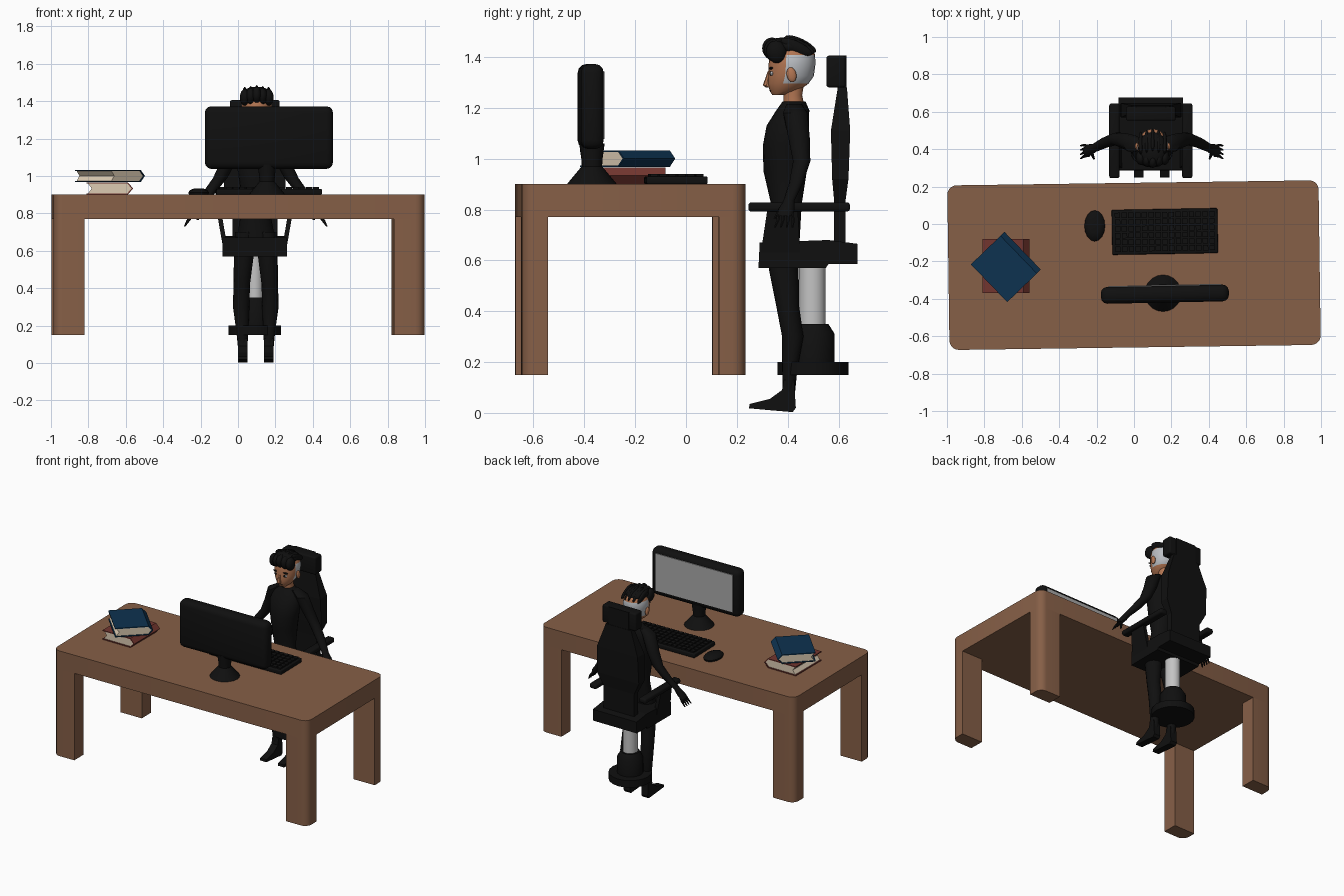
import bpy, bmesh, math
from mathutils import Matrix, Vector

if "Cube" in bpy.data.objects:
    bpy.data.objects.remove(bpy.data.objects["Cube"])


def material(name, r, g, b):
    m = bpy.data.materials.new(name)
    m.use_nodes = True
    m.diffuse_color = (r, g, b, 1)
    m.node_tree.nodes["Principled BSDF"].inputs["Base Color"].default_value = (r, g, b, 1)
    return m


WOOD = material("brown wood", 0.24, 0.115, 0.063)
BLACK = material("black", 0.005, 0.005, 0.005)
GREY = material("screen grey", 0.4, 0.4, 0.4)
METAL = material("light metal", 0.55, 0.55, 0.55)
BLUE = material("blue cover", 0.004, 0.032, 0.08)
RED = material("red cover", 0.17, 0.036, 0.028)
CREAM = material("cream paper", 0.72, 0.6, 0.45)
SKIN = material("skin", 0.45, 0.18, 0.085)
WHITE = material("pale hair", 0.5, 0.52, 0.55)


def finish(name, bm, mats, loc=(0, 0, 0), turn=0, smooth=False):
    bmesh.ops.recalc_face_normals(bm, faces=bm.faces[:])
    me = bpy.data.meshes.new(name)
    bm.to_mesh(me)
    bm.free()
    for m in mats if isinstance(mats, list) else [mats]:
        me.materials.append(m)
    ob = bpy.data.objects.new(name, me)
    bpy.context.collection.objects.link(ob)
    ob.location = loc
    ob.rotation_euler.z = math.radians(turn)
    if smooth:
        bpy.ops.object.select_all(action='DESELECT')
        ob.select_set(True)
        bpy.context.view_layer.objects.active = ob
        bpy.ops.object.shade_smooth_by_angle(angle=math.radians(40))
    return ob


def box(name, loc, size, mat, bevel=0, turn=0, pick=None, segments=3):
    """Box with bevelled edges; pick chooses the edges by midpoint and direction."""
    bm = bmesh.new()
    bmesh.ops.create_cube(bm, size=1, matrix=Matrix.Diagonal((*size, 1)))
    if bevel:
        edges = [e for e in bm.edges if pick is None or pick(
            (e.verts[0].co + e.verts[1].co) / 2, e.verts[0].co - e.verts[1].co)]
        bmesh.ops.bevel(bm, geom=edges, offset=bevel, segments=segments,
                        profile=0.5, affect='EDGES')
    return finish(name, bm, mat, loc, turn, bool(bevel))


def loft(name, rings, mats, n=16, square=False, smooth=True, rule=None):
    """Skin over level rings given as (x, y, z, radius x, radius y)."""
    bm = bmesh.new()
    if square:
        n = 4
    k, shift = (math.sqrt(2), 0.5) if square else (1, 0)
    rows = []
    for x, y, z, rx, ry in rings:
        angles = [(i + shift) * math.tau / n for i in range(n)]
        rows.append([bm.verts.new((x + k * rx * math.cos(a), y + k * ry * math.sin(a), z))
                     for a in angles])
    for a, b in zip(rows, rows[1:]):
        for i in range(n):
            j = (i + 1) % n
            bm.faces.new((a[i], a[j], b[j], b[i]))
    bm.faces.new(rows[0])
    bm.faces.new(rows[-1])
    if rule:
        for f in bm.faces:
            f.material_index = rule(f.calc_center_median())
    return finish(name, bm, mats, smooth=smooth and not square)


def prism(name, points, length, mat, loc=(0, 0, 0), turn=0):
    """Outline in local x and z, extruded evenly along local y."""
    bm = bmesh.new()
    f = bm.faces.new([bm.verts.new((x, -length / 2, z)) for x, z in points])
    moved = bmesh.ops.extrude_face_region(bm, geom=[f])["geom"]
    bmesh.ops.translate(bm, vec=(0, length, 0),
                        verts=[v for v in moved if isinstance(v, bmesh.types.BMVert)])
    return finish(name, bm, mat, loc, turn)


def ball(name, loc, radii, mat, tilt=0):
    bm = bmesh.new()
    bmesh.ops.create_uvsphere(bm, u_segments=16, v_segments=10, radius=1)
    bm.transform(Matrix.Rotation(tilt, 4, 'X') @ Matrix.Diagonal((*radii, 1)))
    return finish(name, bm, mat, loc, 0, True)


# Desk
TURN = 0.8
desk = Vector((0, -0.22, 0))
spin = Matrix.Rotation(math.radians(TURN), 3, 'Z')
box("desk_top", desk + Vector((0, 0, 0.835)), (1.985, 0.88, 0.13), WOOD, 0.05, TURN,
    lambda c, d: abs(d.z) > 0.01, 5)
for sx, xn in ((-1, "right"), (1, "left")):
    for sy, yn in ((-1, "front"), (1, "back")):
        at = desk + spin @ Vector((sx * 0.91, sy * 0.388, 0.46))
        box(f"desk_leg_{yn}_{xn}", at, (0.165, 0.104, 0.62), WOOD, 0.05, TURN,
            lambda c, d: abs(d.z) > 0.01 and c.x * sx > 0 and c.y * sy > 0, 5)

# Monitor
box("monitor_body", (0.165, -0.375, 1.205), (0.685, 0.09, 0.335), BLACK, 0.035, 1.2)
box("monitor_screen", (0.164, -0.329, 1.21), (0.6, 0.006, 0.265), GREY, 0, 1.2)
loft("monitor_stand", [(0.155, -0.37, z, r, r) for z, r in
     ((0.9, 0.098), (0.91, 0.09), (0.97, 0.04), (1.0, 0.042), (1.06, 0.05))], BLACK, 20)

# Keyboard and mouse
box("keyboard_base", (0.165, -0.04, 0.915), (0.565, 0.24, 0.03), BLACK, 0.006, 1)
keys = bmesh.new()
for i in range(15):
    for j in range(6):
        bmesh.ops.create_cube(keys, size=1, matrix=Matrix.Translation(
            ((i - 7) * 0.036, (j - 2.5) * 0.036, 0)) @ Matrix.Diagonal((0.029, 0.029, 0.012, 1)))
finish("keyboard_keys", keys, BLACK, (0.165, -0.04, 0.934), 1)
loft("mouse", [(-0.21, -0.01, 0.9 + h, 0.055 * s, 0.083 * s) for h, s in
     ((0, 0.95), (0.012, 1), (0.024, 0.85), (0.032, 0.5))], BLACK)


# Books
def book(name, loc, w, l, h, turn, cover):
    e, t = w / 2, 0.006
    prism(name + "_cover", [(-e, 0), (e - 0.03, 0), (e, h / 2), (e - 0.03, h), (-e, h),
          (-e, h - t), (e - 0.033, h - t), (e - 0.008, h / 2), (e - 0.033, t), (-e, t)],
          l, cover, loc, turn)
    prism(name + "_pages", [(0.008 - e, t), (e - 0.033, t), (e - 0.008, h / 2),
          (e - 0.033, h - t), (0.008 - e, h - t), (0.028 - e, h / 2)],
          l - 0.012, CREAM, loc, turn)


book("red_book", (-0.685, -0.225, 0.9), 0.25, 0.29, 0.066, 0, RED)
book("blue_book", (-0.685, -0.23, 0.968), 0.25, 0.28, 0.064, 44, BLUE)

# Chair
CX = 0.09
loft("chair_base", [(CX, 0.5, z, r, r) for z, r in
     ((0.15, 0.14), (0.2, 0.14), (0.2, 0.085), (0.31, 0.085), (0.35, 0.06))], BLACK, 20)
loft("chair_post", [(CX, 0.497, z, 0.048, 0.052) for z in (0.34, 0.58)], METAL, 20)
prism("chair_seat", [(0.285, 0.57), (0.55, 0.57), (0.56, 0.585), (0.675, 0.585),
      (0.675, 0.665), (0.56, 0.68), (0.29, 0.67)], 0.345, BLACK, (CX, 0, 0), 90)
loft("chair_back", [(CX, y, z, w, d) for y, z, w, d in
     ((0.605, 0.65, 0.12, 0.022), (0.605, 0.83, 0.12, 0.022), (0.607, 0.92, 0.165, 0.032),
      (0.608, 1.11, 0.16, 0.038), (0.615, 1.28, 0.1, 0.018))], BLACK, square=True)
loft("chair_headrest_stem", [(CX, 0.615, z, 0.08, 0.016) for z in (1.26, 1.405)],
     BLACK, square=True)
box("chair_headrest", (CX, 0.59, 1.343), (0.265, 0.075, 0.125), BLACK, 0.01)
for s, side in ((-1, "right"), (1, "left")):
    box(f"chair_arm_{side}", (CX + s * 0.195, 0.445, 0.81), (0.055, 0.4, 0.036), BLACK, 0.012)
    loft(f"chair_arm_support_{side}", [(CX + s * 0.155, 0.37, 0.6, 0.012, 0.08),
         (CX + s * 0.19, 0.38, 0.8, 0.012, 0.06)], BLACK, square=True)

# Person: body and limbs
PX = 0.095
loft("torso", [(PX, y, z, w, d) for y, z, w, d in
     ((0.385, 0.6, 0.08, 0.05), (0.385, 0.68, 0.1, 0.062), (0.395, 0.82, 0.075, 0.06),
      (0.39, 0.95, 0.085, 0.085), (0.39, 1.05, 0.1, 0.088), (0.4, 1.13, 0.11, 0.083),
      (0.42, 1.19, 0.09, 0.065), (0.425, 1.225, 0.045, 0.045))], BLACK, 20)
foot = [(0.248, 0.018), (0.25, 0.035), (0.33, 0.055), (0.378, 0.09), (0.385, 0.13),
        (0.425, 0.13), (0.432, 0.02), (0.42, 0.003), (0.36, 0.008)]
for s, side in ((-1, "right"), (1, "left")):
    loft(f"leg_{side}", [(PX + s * x, y, z, w, d) for x, y, z, w, d in
         ((0.07, 0.405, 0.08, 0.025, 0.024), (0.072, 0.408, 0.17, 0.032, 0.03),
          (0.078, 0.42, 0.3, 0.044, 0.042), (0.075, 0.4, 0.42, 0.044, 0.045),
          (0.065, 0.385, 0.56, 0.052, 0.058), (0.055, 0.385, 0.7, 0.055, 0.06))], BLACK)
    prism(f"foot_{side}", foot, 0.05, BLACK, (PX + s * 0.07, 0, 0), 90)
    loft(f"arm_{side}", [(PX + s * x, y, z, w, d) for x, y, z, w, d in
         ((0.06, 0.425, 1.215, 0.03, 0.03), (0.105, 0.43, 1.18, 0.045, 0.048),
          (0.145, 0.445, 1.08, 0.042, 0.042), (0.19, 0.455, 0.99, 0.038, 0.034),
          (0.25, 0.435, 0.91, 0.034, 0.028), (0.31, 0.405, 0.835, 0.024, 0.022),
          (0.335, 0.395, 0.8, 0.026, 0.032), (0.35, 0.39, 0.775, 0.018, 0.03))], BLACK, 12)
    for i in range(4):
        y = 0.366 + 0.016 * i
        loft(f"finger_{side}_{i + 1}", [(PX + s * 0.34, y, 0.79, 0.012, 0.008),
             (PX + s * 0.362, y - 0.004 + 0.004 * i, 0.76, 0.01, 0.007),
             (PX + s * 0.38, 0.35 + 0.023 * i, 0.73, 0.004, 0.004)], BLACK, 6)
    loft(f"thumb_{side}", [(PX + s * 0.32, 0.375, 0.81, 0.01, 0.01),
         (PX + s * 0.31, 0.35, 0.765, 0.006, 0.006)], BLACK, 6)

# Head, with pale hair cut short on the sides and back
HX = 0.1
loft("neck", [(HX, 0.425, 1.2, 0.04, 0.042), (HX, 0.42, 1.25, 0.035, 0.037),
     (HX, 0.42, 1.3, 0.04, 0.045)], SKIN)
loft("head", [(HX, y, z, w, d) for y, z, w, d in
     ((0.365, 1.25, 0.025, 0.025), (0.385, 1.265, 0.045, 0.055), (0.402, 1.295, 0.065, 0.08),
      (0.413, 1.325, 0.078, 0.09), (0.417, 1.37, 0.083, 0.092), (0.418, 1.408, 0.08, 0.09),
      (0.42, 1.435, 0.064, 0.074), (0.42, 1.455, 0.035, 0.042))], [SKIN, WHITE], 24,
     rule=lambda c: int(1.3 < c.z < 1.41 and c.y > 0.385))
loft("nose", [(HX, 0.325, 1.28, 0.012, 0.01), (HX, 0.316, 1.288, 0.014, 0.014),
     (HX, 0.33, 1.345, 0.007, 0.008)], SKIN, 8)
ball("mouth", (HX, 0.333, 1.268), (0.018, 0.004, 0.003), BLACK)
for s, side in ((-1, "right"), (1, "left")):
    ball(f"ear_{side}", (HX + s * 0.085, 0.415, 1.33), (0.01, 0.019, 0.03), SKIN, 0.2)
    ball(f"eye_{side}", (HX + s * 0.035, 0.338, 1.335), (0.016, 0.007, 0.009), WHITE)
    ball(f"pupil_{side}", (HX + s * 0.034, 0.333, 1.335), (0.008, 0.004, 0.008), BLACK)
    ball(f"eyebrow_{side}", (HX + s * 0.036, 0.335, 1.356), (0.022, 0.008, 0.005), BLACK)

# Dark hair on top: cap, front quiff and strands swept back
ball("hair_cap", (HX, 0.405, 1.44), (0.078, 0.09, 0.036), BLACK, -0.1)
for i in range(5):
    x = HX + (i - 2) * 0.032
    ball(f"hair_quiff_{i + 1}", (x, 0.34 + 0.008 * abs(i - 2), 1.432 - 0.006 * abs(i - 2)),
         (0.026, 0.04, 0.045), BLACK, 0.3)
    ball(f"hair_strand_{i + 1}", (x, 0.45 - 0.008 * abs(i - 2), 1.45 - 0.005 * abs(i - 2)),
         (0.012, 0.068, 0.022), BLACK, -0.45)
